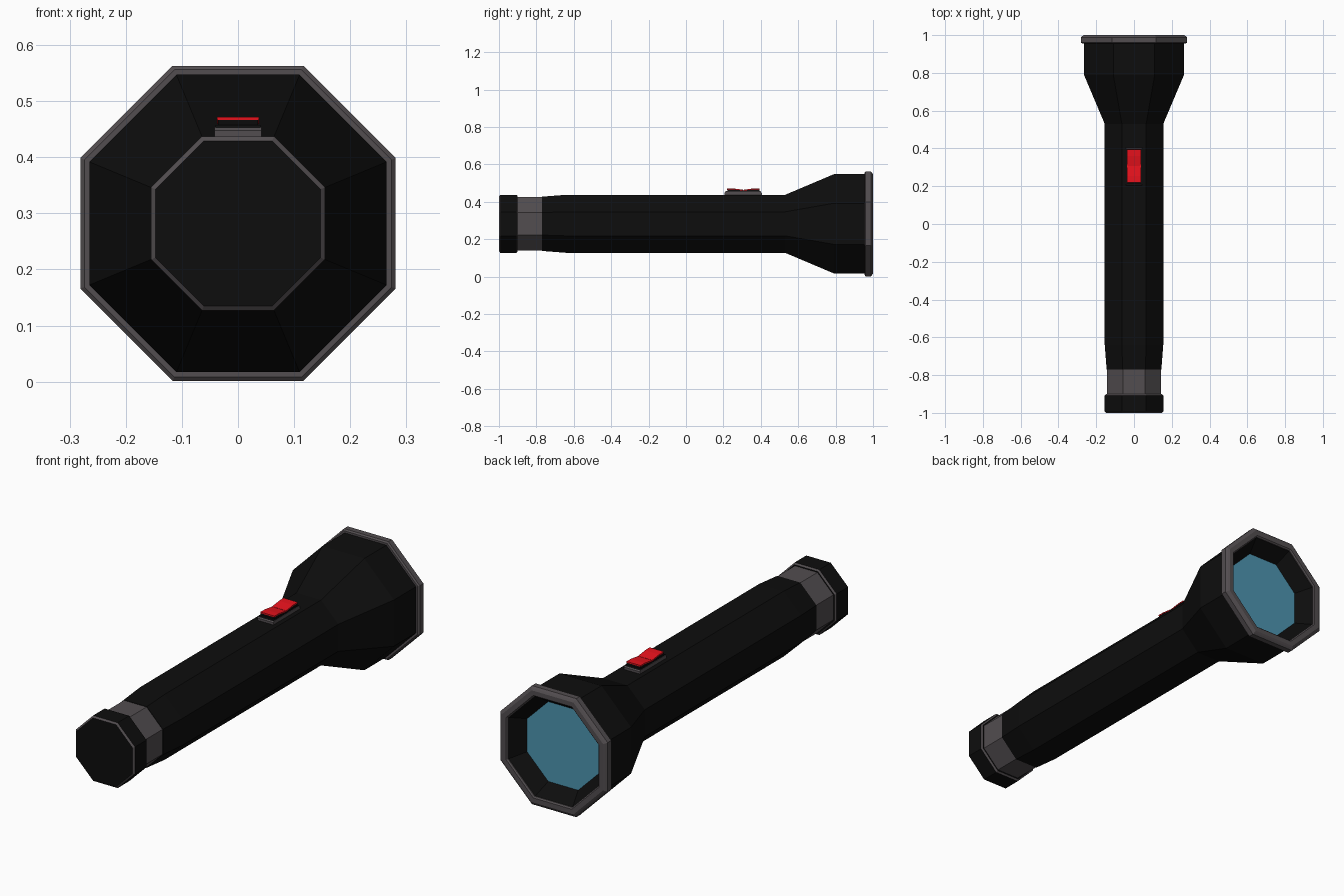
import bpy, bmesh, math

if "Cube" in bpy.data.objects:
    bpy.data.objects.remove(bpy.data.objects["Cube"])

CZ = 0.282  # height of the torch axis


def material(name, rgb):
    m = bpy.data.materials.new(name)
    m.diffuse_color = (*rgb, 1)
    m.use_nodes = True
    m.node_tree.nodes["Principled BSDF"].inputs["Base Color"].default_value = m.diffuse_color
    return m


BLACK = material("black_plastic", (0.004, 0.004, 0.004))
GREY = material("grey_trim", (0.085, 0.075, 0.08))
RED = material("red_button", (0.8, 0.006, 0.012))
BLUE = material("blue_glass", (0.075, 0.3, 0.44))


def finish(name, bm, mats):
    bmesh.ops.recalc_face_normals(bm, faces=bm.faces[:])
    me = bpy.data.meshes.new(name)
    bm.to_mesh(me)
    bm.free()
    for m in mats:
        me.materials.append(m)
    ob = bpy.data.objects.new(name, me)
    bpy.context.collection.objects.link(ob)
    return ob


def octagon_lathe(name, profile, mats, caps=(False, False), loop=False, accent=()):
    """Sweep (y, flat-to-centre distance) pairs round the axis with 8 sides."""
    bm = bmesh.new()
    rings = []
    for y, a in profile:
        r = a / math.cos(math.pi / 8)
        angles = [math.pi / 8 + i * math.pi / 4 for i in range(8)]
        rings.append([bm.verts.new((r * math.cos(t), y, CZ + r * math.sin(t))) for t in angles])
    n = len(rings)
    for k in range(n if loop else n - 1):
        p, q = rings[k], rings[(k + 1) % n]
        for i in range(8):
            j = (i + 1) % 8
            f = bm.faces.new((p[i], p[j], q[j], q[i]))
            f.material_index = 1 if k in accent else 0
    for use, ring in zip(caps, (rings[0], rings[-1])):
        if use:
            bm.faces.new(ring)
    return finish(name, bm, mats)


def side_extrude(name, pts, half_width, mat):
    """Extrude a (y, z) outline symmetrically across x."""
    bm = bmesh.new()
    face = bm.faces.new([bm.verts.new((-half_width, y, z)) for y, z in pts])
    new = bmesh.ops.extrude_face_region(bm, geom=[face])["geom"]
    bmesh.ops.translate(bm, vec=(2 * half_width, 0, 0),
                        verts=[v for v in new if isinstance(v, bmesh.types.BMVert)])
    return finish(name, bm, [mat])


# Tail cap with grey chamfered edges
octagon_lathe("tail_cap",
              [(-1.0, 0.147), (-0.993, 0.155), (-0.907, 0.155), (-0.9, 0.148)],
              [BLACK, GREY], caps=(True, True), accent=(0, 2))

# Grey neck between cap and barrel
octagon_lathe("tail_collar", [(-0.91, 0.143), (-0.76, 0.143)], [GREY], caps=(True, True))

# Barrel flaring into the head
octagon_lathe("barrel_and_head",
              [(-0.77, 0.145), (-0.64, 0.155), (0.53, 0.155), (0.79, 0.265), (0.965, 0.265)],
              [BLACK], caps=(True, False))

# Front rim ring
octagon_lathe("head_rim",
              [(0.955, 0.24), (0.955, 0.274), (0.961, 0.281), (0.988, 0.281),
               (0.995, 0.273), (1.0, 0.265), (1.0, 0.243), (0.994, 0.237)],
              [GREY], loop=True)

# Reflector funnel and lens
octagon_lathe("reflector", [(0.992, 0.239), (0.918, 0.188)], [BLACK])
octagon_lathe("lens", [(0.91, 0.192), (0.92, 0.192)], [BLUE], caps=(True, True))

# Switch: base plate, black rocker with a dip, two red pads
side_extrude("switch_base", [(0.205, 0.43), (0.405, 0.43), (0.405, 0.448),
                             (0.398, 0.454), (0.212, 0.454), (0.205, 0.448)], 0.042, GREY)
side_extrude("switch_base_top", [(0.209, 0.452), (0.401, 0.452),
                                 (0.398, 0.457), (0.212, 0.457)], 0.040, BLACK)
side_extrude("switch_rocker", [(0.222, 0.455), (0.392, 0.455), (0.394, 0.467), (0.36, 0.467),
                               (0.307, 0.460), (0.254, 0.467), (0.22, 0.467)], 0.036, BLACK)
for label, s in (("rear", -1), ("front", 1)):
    mid = 0.307
    outline = [(0.001, 0.459), (0.053, 0.466), (0.087, 0.466),
               (0.087, 0.472), (0.053, 0.471), (0.001, 0.464)]
    side_extrude(f"switch_pad_{label}", [(mid + s * y, z) for y, z in outline], 0.037, RED)
